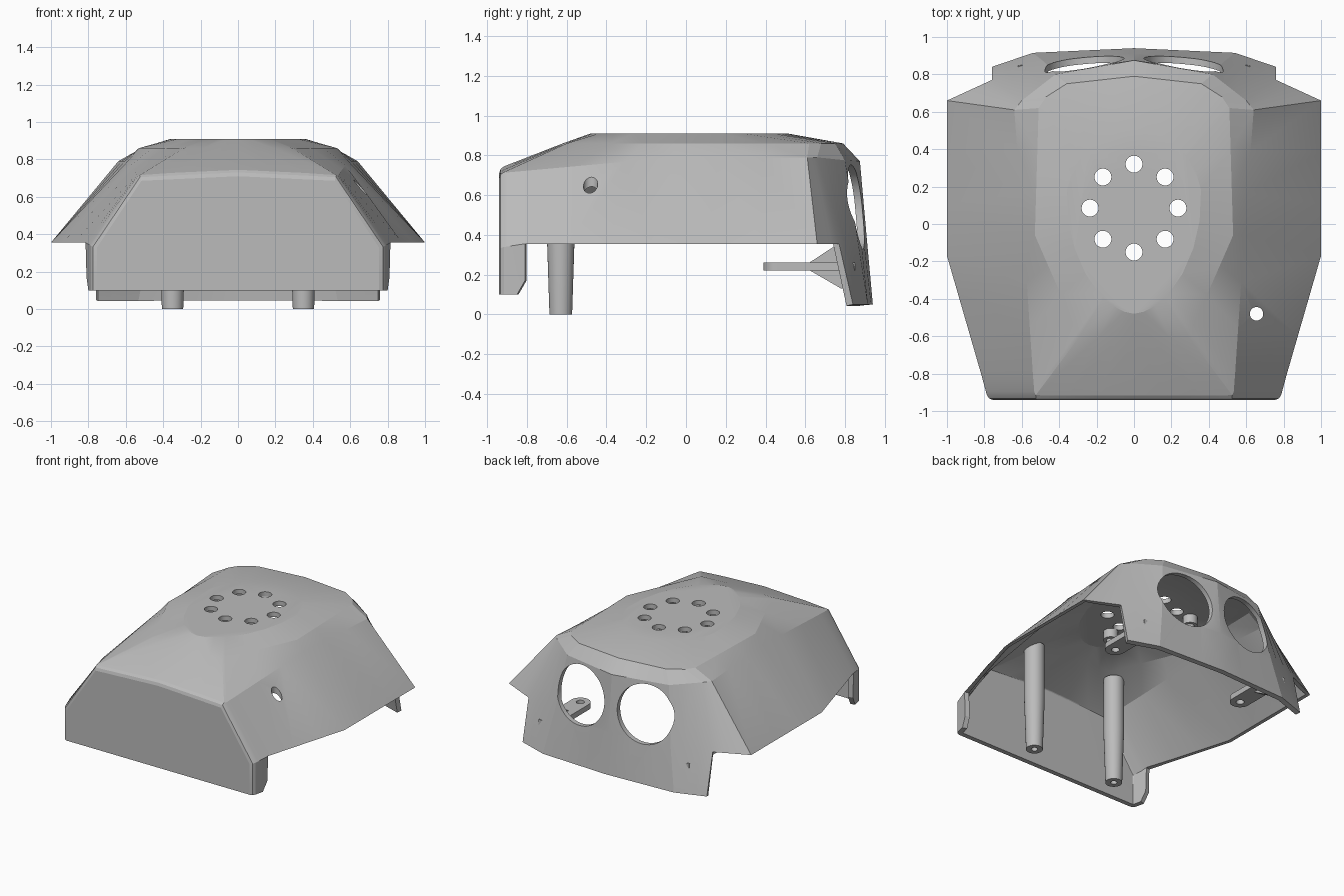
import bpy, bmesh, math
from mathutils import Vector, Matrix

if "Cube" in bpy.data.objects:
    bpy.data.objects.remove(bpy.data.objects["Cube"], do_unlink=True)

grey = bpy.data.materials.new("plain_grey")
grey.use_nodes = True
grey.diffuse_color = (0.5, 0.5, 0.5, 1)
grey.node_tree.nodes["Principled BSDF"].inputs["Base Color"].default_value = (0.5, 0.5, 0.5, 1)


def make_object(name, bm):
    mesh = bpy.data.meshes.new(name)
    bm.to_mesh(mesh)
    bm.free()
    mesh.materials.append(grey)
    ob = bpy.data.objects.new(name, mesh)
    bpy.context.collection.objects.link(ob)
    return ob


def activate(ob):
    bpy.ops.object.select_all(action='DESELECT')
    ob.select_set(True)
    bpy.context.view_layer.objects.active = ob


def smooth(ob, angle):
    activate(ob)
    bpy.ops.object.shade_smooth_by_angle(angle=math.radians(angle))


def lathe(name, profile, place):
    """Spin (radius, height) points around a vertical axis."""
    bm = bmesh.new()
    verts = [bm.verts.new((r, 0, z)) for r, z in profile]
    edges = [bm.edges.new(pair) for pair in zip(verts, verts[1:])]
    bmesh.ops.spin(bm, geom=verts + edges, axis=(0, 0, 1), cent=(0, 0, 0),
                   steps=32, angle=math.tau)
    bmesh.ops.remove_doubles(bm, verts=bm.verts, dist=0.0001)
    bmesh.ops.recalc_face_normals(bm, faces=bm.faces)
    ob = make_object(name, bm)
    ob.location = place
    smooth(ob, 30)
    return ob


# Shell: rings run from the front centre, around the left side, to the back centre
STEPS = 3


def subdivide(points):
    out = []
    for a, b in zip(points, points[1:]):
        out += [Vector(a).lerp(Vector(b), i / STEPS) for i in range(STEPS)]
    return out + [Vector(points[-1])]


shoulder = subdivide([(0, -.62, .86), (.29, -.6, .86), (.32, -.54, .86), (.53, -.06, .86),
                      (.51, .62, .86), (.47, .68, .86), (.36, .75, .86), (0, .79, .86)])
ridge = subdivide([(0, -.94, .735), (.53, -.94, .71), (.54, -.81, .722), (.59, -.06, .79),
                   (.64, .61, .79), (.6, .66, .79), (.42, .8, .775), (0, .875, .77)])
hem = subdivide([(0, -.94, .355), (.78, -.94, .335), (.815, -.81, .355), (1, -.17, .355),
                 (1, .66, .355), (.76, .77, .355), (.48, .867, .355), (0, .912, .355)])
front_mid = subdivide([(0, -.94, .17), (.78, -.94, .17), (.81, -.81, .17)])
front_low = subdivide([(0, -.94, .1), (.78, -.94, .1), (.8, -.85, .1)])
back_low = subdivide([(.76, .84, .05), (.54, .915, .05), (0, .94, .05)])


def egg(p):
    t = math.atan2((p.y - .1) / .7, p.x / .5)
    x = .36 * max(0, math.cos(t)) ** 1.15
    y = .15 + math.sin(t) * (.36 if t > 0 else .63)
    return Vector((0 if p.x == 0 else x, y, .91))


bm = bmesh.new()


def add_ring(points):
    return [bm.verts.new(p) for p in points]


def strip(upper, lower):
    for i in range(len(upper) - 1):
        bm.faces.new((upper[i], lower[i], lower[i + 1], upper[i + 1]))


crown = add_ring([egg(p) for p in shoulder])
bm.faces.new(crown)
shoulder, ridge, hem, front_mid, front_low, back_low = map(
    add_ring, (shoulder, ridge, hem, front_mid, front_low, back_low))
strip(crown, shoulder)
strip(shoulder, ridge)
strip(ridge, hem)
strip(hem[:len(front_mid)], front_mid)
strip(front_mid, front_low)
strip(hem[-len(back_low):], back_low)

# Soft edge around the front plate
bm.normal_update()
soft = [e for e in bm.edges if len(e.link_faces) == 2 and e.calc_face_angle() > .3
        and all(v.co.y < -.935 for v in e.verts)]
bmesh.ops.bevel(bm, geom=soft, offset=.025, segments=2, affect='EDGES', profile=.5,
                clamp_overlap=True)
shell = make_object("shell", bm)
mirror = shell.modifiers.new("mirror", 'MIRROR')
mirror.use_clip = True
wall = shell.modifiers.new("wall", 'SOLIDIFY')
wall.thickness = .035
wall.offset = -1
wall.use_even_offset = True
activate(shell)
bpy.ops.object.convert(target='MESH')

# Level the lower rim of the sides
for v in shell.data.vertices:
    if .3 < v.co.z < .355 and -.805 < v.co.y < .76:
        v.co.z = .355


# Openings
cut_bm = bmesh.new()


def drill(place, radius, depth, rotation=Matrix()):
    bmesh.ops.create_cone(cut_bm, cap_ends=True, segments=48, radius1=radius, radius2=radius,
                          depth=depth, matrix=Matrix.Translation(place) @ rotation)


for i in range(8):
    a = i * math.tau / 8
    drill((.235 * math.cos(a), .085 + .235 * math.sin(a), .9), .045, .2)
drill((.655, -.48, .7), .036, .4)
for side in (-1, 1):
    drill((side * .265, .88, .54), .212, .4, Matrix.Rotation(math.pi / 2, 4, 'X'))
cutter = make_object("opening_cutter", cut_bm)
cutter.hide_render = True
cut = shell.modifiers.new("openings", 'BOOLEAN')
cut.operation = 'DIFFERENCE'
cut.solver = 'EXACT'
cut.object = cutter
activate(shell)
bpy.ops.object.convert(target='MESH')
bpy.data.objects.remove(cutter, do_unlink=True)
smooth(shell, 14)

# Screw posts
for side, label in ((1, "left"), (-1, "right")):
    lathe(label + "_screw_post", [(0, .2), (.022, .2), (.022, 0), (.057, 0), (.07, .4), (.07, .8)],
          (side * .35, -.63, 0))

# Ceiling pegs
for i in range(3):
    a = math.radians(-90 + 120 * i)
    lathe("ceiling_peg", [(0, .76), (.028, .76), (.028, .81), (.05, .81), (.05, .885)],
          (.33 * math.cos(a), .085 + .33 * math.sin(a), 0))


# Mounting brackets: a slab with a rounded, drilled end and a gusset
def prism(name, outline, offset, hole=None):
    b = bmesh.new()
    loops = [outline] + ([hole] if hole else [])
    edges = []
    for loop in loops:
        vs = [b.verts.new(p) for p in loop]
        edges += [b.edges.new((vs[i - 1], vs[i])) for i in range(len(vs))]
    faces = [g for g in bmesh.ops.triangle_fill(b, edges=edges, use_beauty=True)["geom"]
             if isinstance(g, bmesh.types.BMFace)]
    top = bmesh.ops.extrude_face_region(b, geom=faces, use_keep_orig=True)["geom"]
    bmesh.ops.translate(b, vec=offset, verts=[g for g in top if isinstance(g, bmesh.types.BMVert)])
    bmesh.ops.recalc_face_normals(b, faces=b.faces)
    smooth(make_object(name, b), 30)


def arc(cx, cy, r, start, end, n):
    return [(cx + r * math.cos(start + (end - start) * i / n),
             cy + r * math.sin(start + (end - start) * i / n), .22) for i in range(n + 1)]


for side, label in ((1, "left"), (-1, "right")):
    x = side * .55
    slab = arc(x, .46, .07, math.pi, math.tau, 16) + [(x + .07, .85, .22), (x - .07, .85, .22)]
    prism(label + "_bracket", slab, (0, 0, .04), arc(x, .46, .028, 0, math.tau, 20)[:-1])
    gusset = [(x - .015, y, z) for y, z in
              ((.59, .24), (.75, .345), (.84, .345), (.85, .12), (.78, .13))]
    prism(label + "_gusset", gusset, (.03, 0, 0))
